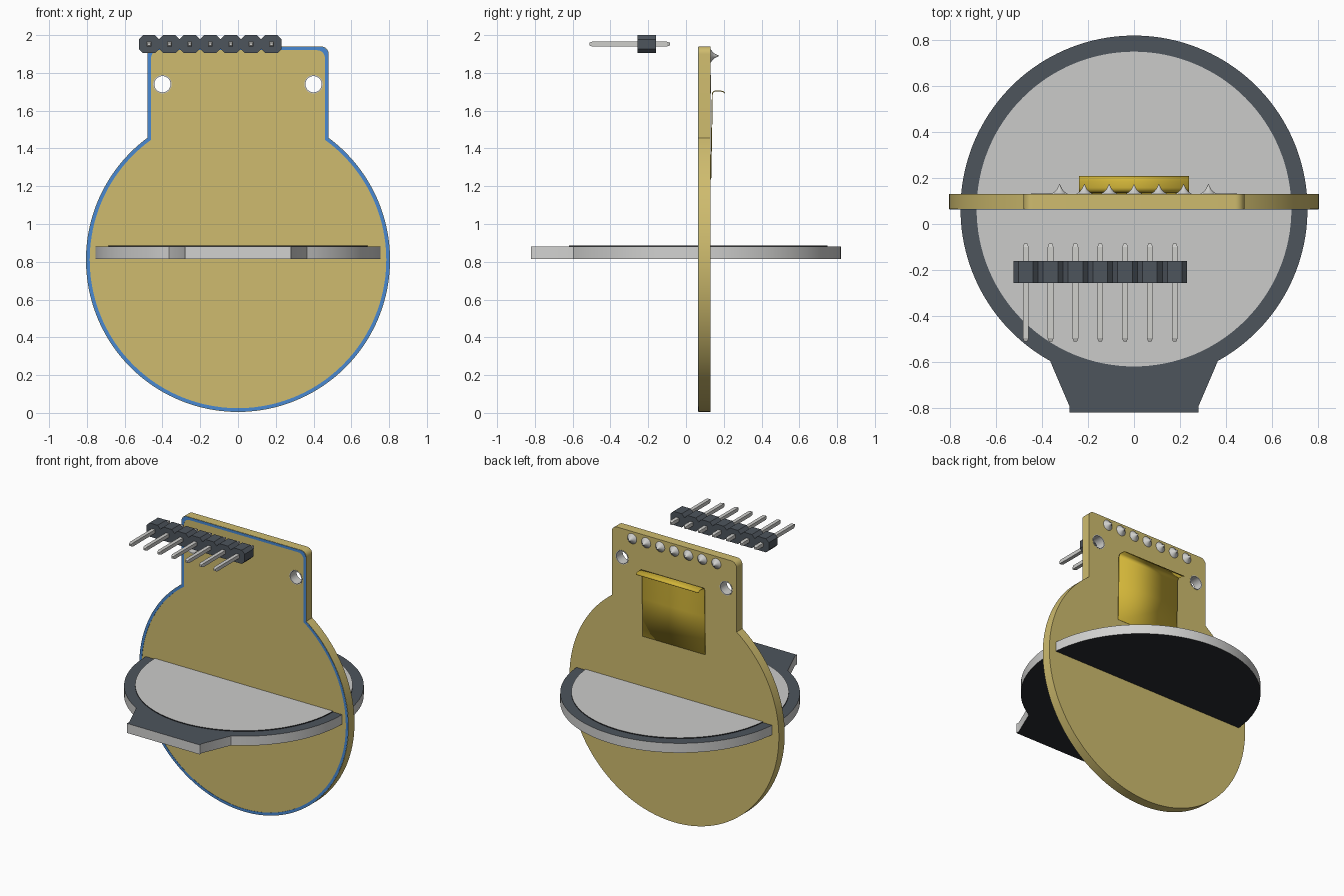
import bpy, bmesh, math
from mathutils import Matrix, Vector

if "Cube" in bpy.data.objects:
    bpy.data.objects.remove(bpy.data.objects["Cube"])


def material(name, r, g, b):
    m = bpy.data.materials.new(name)
    m.use_nodes = True
    m.diffuse_color = (r, g, b, 1)
    m.node_tree.nodes["Principled BSDF"].inputs["Base Color"].default_value = (r, g, b, 1)
    return m


GOLD = material("board gold", 0.62, 0.50, 0.156)
BLUE = material("outline blue", 0.065, 0.25, 0.65)
SLATE = material("slate grey", 0.075, 0.09, 0.108)
BLACK = material("black", 0.022, 0.024, 0.028)
SCREEN = material("screen grey", 0.6, 0.6, 0.59)
RIM = material("rim light grey", 0.64, 0.64, 0.63)
SILVER = material("silver", 0.62, 0.62, 0.6)
YELLOW = material("cable yellow", 0.64, 0.46, 0.04)

UPRIGHT = Matrix.Rotation(math.pi / 2, 4, "X")  # drawing plane becomes the xz plane


def finish(name, bm, mats, rule=None, angle=30):
    """Turn a bmesh into a named object, colouring faces by a rule."""
    bmesh.ops.remove_doubles(bm, verts=bm.verts, dist=0.0001)
    bmesh.ops.recalc_face_normals(bm, faces=bm.faces)
    bm.normal_update()
    for f in bm.faces:
        f.material_index = rule(f) if rule else 0
    me = bpy.data.meshes.new(name)
    bm.to_mesh(me)
    bm.free()
    for m in mats:
        me.materials.append(m)
    me.shade_smooth()
    me.set_sharp_from_angle(angle=math.radians(angle))
    ob = bpy.data.objects.new(name, me)
    bpy.context.scene.collection.objects.link(ob)
    return ob


def plate(name, loops, thickness, centre, mats, upright=False, rule=None):
    """Filled 2D outline (further loops are holes) extruded to a thickness."""
    cu = bpy.data.curves.new(name + " outline", "CURVE")
    cu.dimensions, cu.fill_mode, cu.extrude = "2D", "BOTH", thickness / 2
    for loop in loops:
        sp = cu.splines.new("POLY")
        sp.points.add(len(loop) - 1)
        for p, (x, y) in zip(sp.points, loop):
            p.co = (x, y, 0, 1)
        sp.use_cyclic_u = True
    tmp = bpy.data.objects.new(name + " outline", cu)
    bpy.context.scene.collection.objects.link(tmp)
    bpy.context.view_layer.update()
    me = bpy.data.meshes.new_from_object(tmp.evaluated_get(bpy.context.evaluated_depsgraph_get()))
    bm = bmesh.new()
    bm.from_mesh(me)
    bpy.data.objects.remove(tmp)
    bpy.data.curves.remove(cu)
    bpy.data.meshes.remove(me)
    bm.transform(Matrix.Translation(centre) @ (UPRIGHT if upright else Matrix()))
    return finish(name, bm, mats, rule)


def arc(cx, cy, r, start, end, n):
    return [(cx + r * math.cos(start + (end - start) * i / n),
             cy + r * math.sin(start + (end - start) * i / n)) for i in range(n + 1)]


def circle(cx, cy, r, n):
    return arc(cx, cy, r, 0, math.tau, n)[:-1]


# Circuit board: disc with a square neck and rounded corners
def board_outline(inset):
    r, w, top, c = 0.805 - inset, 0.48 - inset, 1.94 - inset, 0.04
    a = math.acos(w / r)
    pts = arc(0, 0.81, r, math.pi - a, math.tau + a, 128)
    pts += arc(w - c, top - c, c, 0, math.pi / 2, 8)
    pts += arc(c - w, top - c, c, math.pi / 2, math.pi, 8)
    return pts


HOLES = [(-0.4, 1.74), (0.4, 1.74)]
plate("circuit_board", [board_outline(0)] + [circle(x, z, 0.046, 32) for x, z in HOLES],
      0.065, (0, 0.0975, 0), [GOLD], True)
plate("board_outline_stripe", [board_outline(0.002), board_outline(0.02)],
      0.003, (0, 0.0645, 0), [BLUE], True)
for side, (x, z) in zip(("right", "left"), HOLES):
    plate("hole_lining_" + side, [circle(x, z, 0.049, 32), circle(x, z, 0.043, 32)],
          0.069, (0, 0.0975, 0), [SILVER], True)

# Round display with a flared connector tab
R, CY = 0.755, 0.065
a = math.acos(0.365 / R)
body = arc(0, CY, R, -a, math.pi + a, 128)
body += [(-0.28, -0.795), (-0.28, -0.82), (0.28, -0.82), (0.28, -0.795)]
plate("display_body", [body], 0.066, (0, 0, 0.848), [SLATE, RIM, BLACK],
      rule=lambda f: 0 if f.normal.z > 0.5 else 2 if f.normal.z < -0.5 else 1)
plate("display_screen", [circle(0, CY, 0.685, 128)], 0.01, (0, 0, 0.882), [SCREEN, BLACK],
      rule=lambda f: 0 if f.normal.z > 0.5 else 1)

# Pin header: chamfered blocks, each with a tapered square pin
PITCH, H, C = 0.108, 0.0475, 0.022
W = PITCH / 2
quarter = [(W, H - C), (W - C, H)]
block = quarter + [(-x, z) for x, z in reversed(quarter)]
block += [(-x, -z) for x, z in block]
for i in range(7):
    x, z = -0.471 + i * PITCH, 1.9525
    plate(f"header_block_{i + 1}", [block], 0.096, (x, -0.208, z), [SLATE], True)
    bm = bmesh.new()
    rings = []
    for y, h in ((-0.512, 0.007), (-0.497, 0.0125), (-0.1, 0.0125), (-0.085, 0.007)):
        rings.append([bm.verts.new((x + sx * h, y, z + sz * h))
                      for sx, sz in ((-1, -1), (1, -1), (1, 1), (-1, 1))])
    for lo, hi in zip(rings, rings[1:]):
        for k in range(4):
            bm.faces.new((lo[k], lo[k - 1], hi[k - 1], hi[k]))
    bm.faces.new(rings[0])
    bm.faces.new(rings[-1])
    finish(f"header_pin_{i + 1}", bm, [SILVER], angle=15)

# Solder joints: concave cones along the back of the neck
joint = [(0.037, 0), (0.034, 0.003), (0.022, 0.011), (0.012, 0.022), (0.006, 0.034), (0, 0.046)]
for i in range(7):
    bm = bmesh.new()
    vs = [bm.verts.new((r, h, 0)) for r, h in joint]
    es = [bm.edges.new(p) for p in zip(vs, vs[1:])]
    bmesh.ops.spin(bm, geom=vs + es, cent=(0, 0, 0), axis=(0, 1, 0), angle=math.tau, steps=24)
    bmesh.ops.translate(bm, verts=bm.verts, vec=Vector(((i - 3) * PITCH, 0.129, 1.89)))
    finish(f"solder_joint_{i + 1}", bm, [SILVER], angle=60)

# Flat ribbon cable: thin sheet that curls away from the board at its top
path = [(0.131, 1.235), (0.136, 1.5), (0.139, 1.67)]
path += arc(0.159, 1.685, 0.02, math.pi, math.pi / 2, 6) + [(0.185, 1.704), (0.198, 1.7), (0.207, 1.692)]
bm = bmesh.new()
rows = [[bm.verts.new((x, y, z)) for x in (-0.24, 0.24)] for y, z in path]
for lo, hi in zip(rows, rows[1:]):
    bm.faces.new((lo[1], lo[0], hi[0], hi[1]))
cable = finish("ribbon_cable", bm, [YELLOW], angle=40)
solid = cable.modifiers.new("thickness", "SOLIDIFY")
solid.thickness = 0.005
solid.offset = 0
